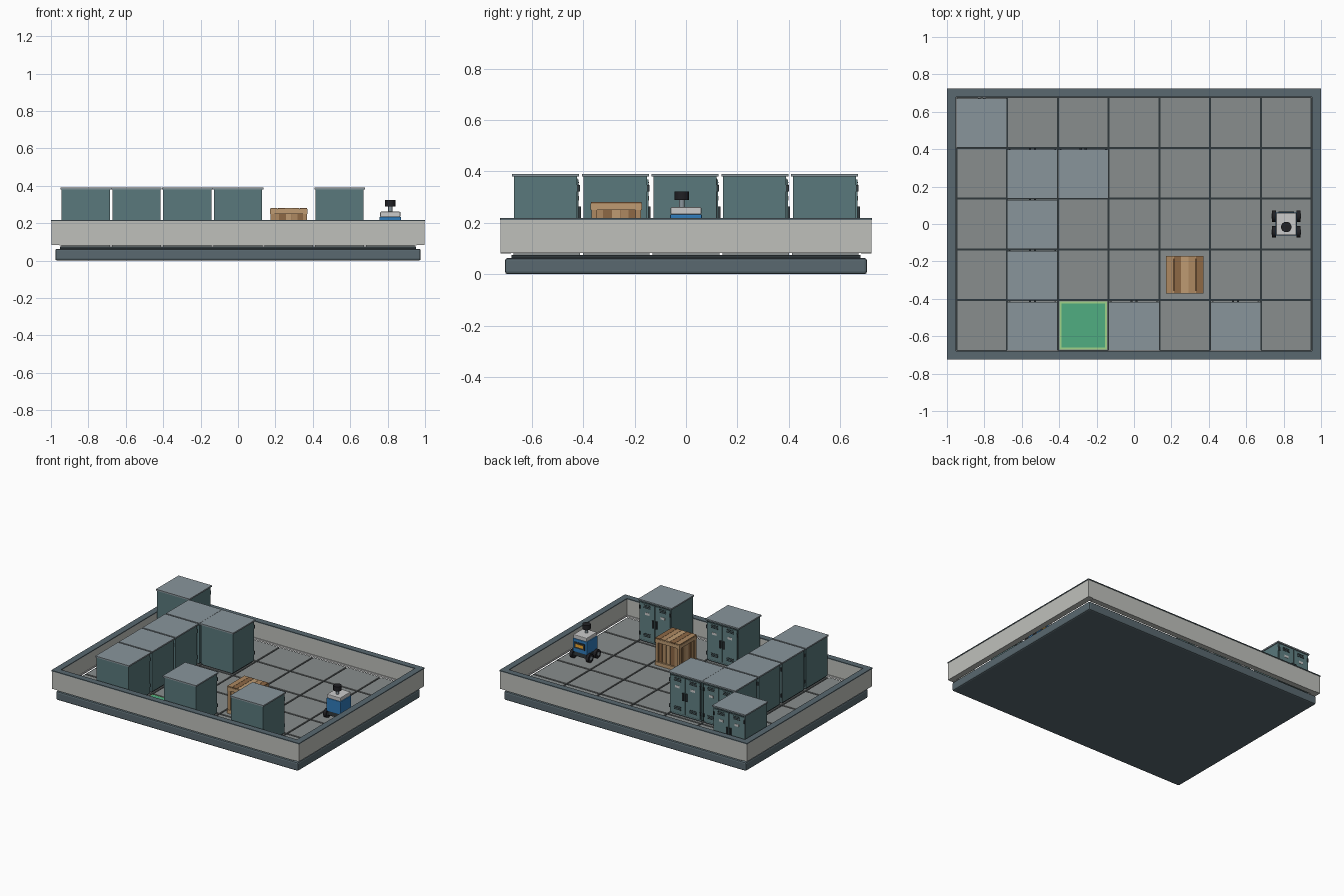
import bpy, bmesh, math
from mathutils import Matrix, Vector

if "Cube" in bpy.data.objects:
    bpy.data.objects.remove(bpy.data.objects["Cube"])

COLORS = {
    "slate": (0.10, 0.14, 0.16), "wall": (0.52, 0.53, 0.50), "dark": (0.03, 0.04, 0.045),
    "tile": (0.25, 0.27, 0.27), "trim": (0.65, 0.67, 0.66), "cabinet": (0.10, 0.19, 0.20),
    "door": (0.12, 0.22, 0.23), "lid": (0.25, 0.30, 0.33), "green": (0.08, 0.42, 0.22),
    "lime": (0.35, 0.65, 0.25), "wood": (0.42, 0.25, 0.12), "wood_dark": (0.27, 0.14, 0.06),
    "wood_light": (0.52, 0.33, 0.17), "blue": (0.03, 0.20, 0.50), "shell": (0.68, 0.68, 0.66),
    "rubber": (0.015, 0.015, 0.018), "orange": (0.9, 0.4, 0.03),
}
MATS = {}
for key, rgb in COLORS.items():
    MATS[key] = bpy.data.materials.new(key)
    MATS[key].diffuse_color = (*rgb, 1)


class Part:
    """Gathers boxes and cylinders into one named mesh object."""
    def __init__(self, name):
        self.name, self.bm, self.mats = name, bmesh.new(), []

    def paint(self, verts, mat):
        if mat not in self.mats:
            self.mats.append(mat)
        for f in {f for v in verts for f in v.link_faces}:
            f.material_index = self.mats.index(mat)

    def box(self, x0, x1, y0, y1, z0, z1, mat):
        m = Matrix.Translation(((x0 + x1) / 2, (y0 + y1) / 2, (z0 + z1) / 2)) @ \
            Matrix.Diagonal((x1 - x0, y1 - y0, z1 - z0, 1))
        self.paint(bmesh.ops.create_cube(self.bm, size=1, matrix=m)["verts"], mat)

    def cyl(self, c, r, depth, axis, mat, n=20):
        rot = Vector((0, 0, 1)).rotation_difference(Vector(axis)).to_matrix().to_4x4()
        self.paint(bmesh.ops.create_cone(self.bm, cap_ends=True, segments=n, radius1=r, radius2=r,
                   depth=depth, matrix=Matrix.Translation(c) @ rot)["verts"], mat)

    def done(self, loc=(0, 0, 0), bevel=0):
        me = bpy.data.meshes.new(self.name)
        self.bm.to_mesh(me)
        self.bm.free()
        for k in self.mats:
            me.materials.append(MATS[k])
        ob = bpy.data.objects.new(self.name, me)
        ob.location = loc
        bpy.context.collection.objects.link(ob)
        if bevel:
            mod = ob.modifiers.new("bevel", "BEVEL")
            mod.width, mod.segments = bevel, 2
        return ob


P = 0.2714          # grid pitch
FLOOR = 0.083
cell = lambda i, j: ((i - 3) * P, (j - 2) * P, FLOOR)

# plinth and recessed bed
p = Part("plinth")
p.box(-0.977, 0.977, -0.705, 0.705, 0, 0.063, "slate")
p.done(bevel=0.01)
p = Part("floor_bed")
p.box(-0.952, 0.952, -0.68, 0.68, 0.055, 0.075, "dark")
p.done()

# floor tiles
p = Part("floor_tiles")
for i in range(7):
    for j in range(5):
        x, y, z = cell(i, j)
        p.box(x - 0.13, x + 0.13, y - 0.13, y + 0.13, 0.065, z, "tile")
p.done()

# perimeter walls, skirting trim and cap rails
w = Part("walls")
t = Part("skirting")
c = Part("wall_caps")
for s in (-1, 1):
    xs = sorted((s * 0.955, s * 0.997))
    ys = sorted((s * 0.682, s * 0.722))
    w.box(*xs, -0.722, 0.722, 0.083, 0.211, "wall")
    w.box(-0.955, 0.955, *ys, 0.08, 0.211, "wall")
    t.box(*sorted((s * 0.949, s * 0.956)), -0.68, 0.68, 0.088, 0.096, "trim")
    t.box(-0.95, 0.95, *sorted((s * 0.676, s * 0.683)), 0.088, 0.096, "trim")
    c.box(*sorted((s * 0.953, s)), -0.725, 0.725, 0.211, 0.218, "slate")
    c.box(-0.953, 0.953, *sorted((s * 0.68, s * 0.725)), 0.211, 0.218, "slate")
w.done()
t.done()
c.done()


def cabinet(loc):
    p = Part("cabinet")
    p.box(-0.122, 0.122, -0.12, 0.112, 0, 0.014, "dark")
    p.box(-0.129, 0.129, -0.127, 0.119, 0.01, 0.297, "cabinet")
    p.box(-0.135, 0.135, -0.134, 0.127, 0.297, 0.307, "lid")
    p.box(-0.122, 0.122, 0.118, 0.12, 0.018, 0.29, "dark")
    for s in (-1, 1):
        bx = lambda a, b, *r: p.box(*sorted((s * a, s * b)), *r)
        bx(0.003, 0.12, 0.118, 0.125, 0.022, 0.286, "door")
        for k in range(3):                                   # louvres
            bx(0.035, 0.09, 0.124, 0.127, 0.252 + k * 0.01, 0.257 + k * 0.01, "dark")
            bx(0.035, 0.09, 0.124, 0.127, 0.045 + k * 0.01, 0.05 + k * 0.01, "dark")
        bx(0.045, 0.08, 0.124, 0.127, 0.205, 0.222, "trim")  # blank plate
        bx(0.007, 0.019, 0.124, 0.134, 0.125, 0.18, "dark")  # handle
        for z in (0.05, 0.24):                               # hinges
            bx(0.117, 0.127, 0.118, 0.129, z, z + 0.025, "dark")
    p.done(loc)


for ij in ((0, 4), (1, 3), (2, 3), (1, 2), (1, 1), (1, 0), (3, 0), (5, 0)):
    cabinet(cell(*ij))

# green target pad
p = Part("target_pad")
p.box(-0.128, 0.128, -0.128, 0.128, 0, 0.003, "lime")
p.box(-0.117, 0.117, -0.117, 0.117, 0.002, 0.005, "green")
p.done(cell(2, 0))

# wooden crate
p = Part("crate")
p.box(-0.084, 0.084, -0.084, 0.084, 0.008, 0.185, "wood_dark")
shades = ("wood", "wood_dark", "wood_light", "wood", "wood_dark")
for k in range(5):
    a = -0.098 + k * 0.0396
    p.box(a, a + 0.0376, -0.098, 0.098, 0.183, 0.199, shades[k])
    b = -0.082 + k * 0.033
    for s in (-1, 1):
        p.box(b, b + 0.031, *sorted((s * 0.08, s * 0.089)), 0.01, 0.185, shades[k])
        p.box(*sorted((s * 0.08, s * 0.089)), b, b + 0.031, 0.01, 0.185, shades[k])
for s in (-1, 1):
    for z0, z1 in ((0, 0.026), (0.167, 0.192)):
        p.box(-0.1, 0.1, *sorted((s * 0.086, s * 0.1)), z0, z1, "wood_light")
        p.box(*sorted((s * 0.086, s * 0.1)), -0.086, 0.086, z0, z1, "wood_light")
    for q in (-1, 1):
        p.box(*sorted((s * 0.075, s * 0.097)), *sorted((q * 0.075, q * 0.097)), 0.02, 0.172, "wood")
p.done(cell(4, 1))

# wheeled robot
at = cell(6, 2)
p = Part("robot_body")
p.box(-0.05, 0.05, -0.058, 0.058, 0.024, 0.06, "dark")
p.box(-0.058, 0.058, -0.062, 0.062, 0.055, 0.15, "blue")
p.box(-0.054, 0.054, -0.06, 0.06, 0.15, 0.178, "shell")
p.done(at, 0.004)
p = Part("robot_face_panel")
p.box(-0.042, 0.042, 0.06, 0.066, 0.085, 0.13, "dark")
p.box(-0.03, 0.03, 0.065, 0.068, 0.097, 0.118, "orange")
p.done(at)
p = Part("robot_sensor")
p.cyl((0, -0.016, 0.192), 0.011, 0.034, (0, 0, 1), "lid")
p.cyl((0, -0.016, 0.223), 0.028, 0.034, (0, 0, 1), "rubber", 24)
p.done(at)
p = Part("robot_wheels")
for s in (-1, 1):
    for q in (-1, 1):
        p.cyl((s * 0.065, q * 0.042, 0.031), 0.031, 0.022, (1, 0, 0), "rubber", 24)
        p.cyl((s * 0.066, q * 0.042, 0.031), 0.013, 0.025, (1, 0, 0), "lid")
p.done(at)
for n in ("robot_sensor", "robot_wheels"):
    bpy.ops.object.select_all(action="DESELECT")
    ob = bpy.data.objects[n]
    ob.select_set(True)
    bpy.context.view_layer.objects.active = ob
    bpy.ops.object.shade_smooth_by_angle(angle=math.radians(35))

for m in bpy.data.materials:
    if m.users and not m.is_grease_pencil:
        m.use_nodes = True
        m.node_tree.nodes["Principled BSDF"].inputs["Base Color"].default_value = m.diffuse_color
